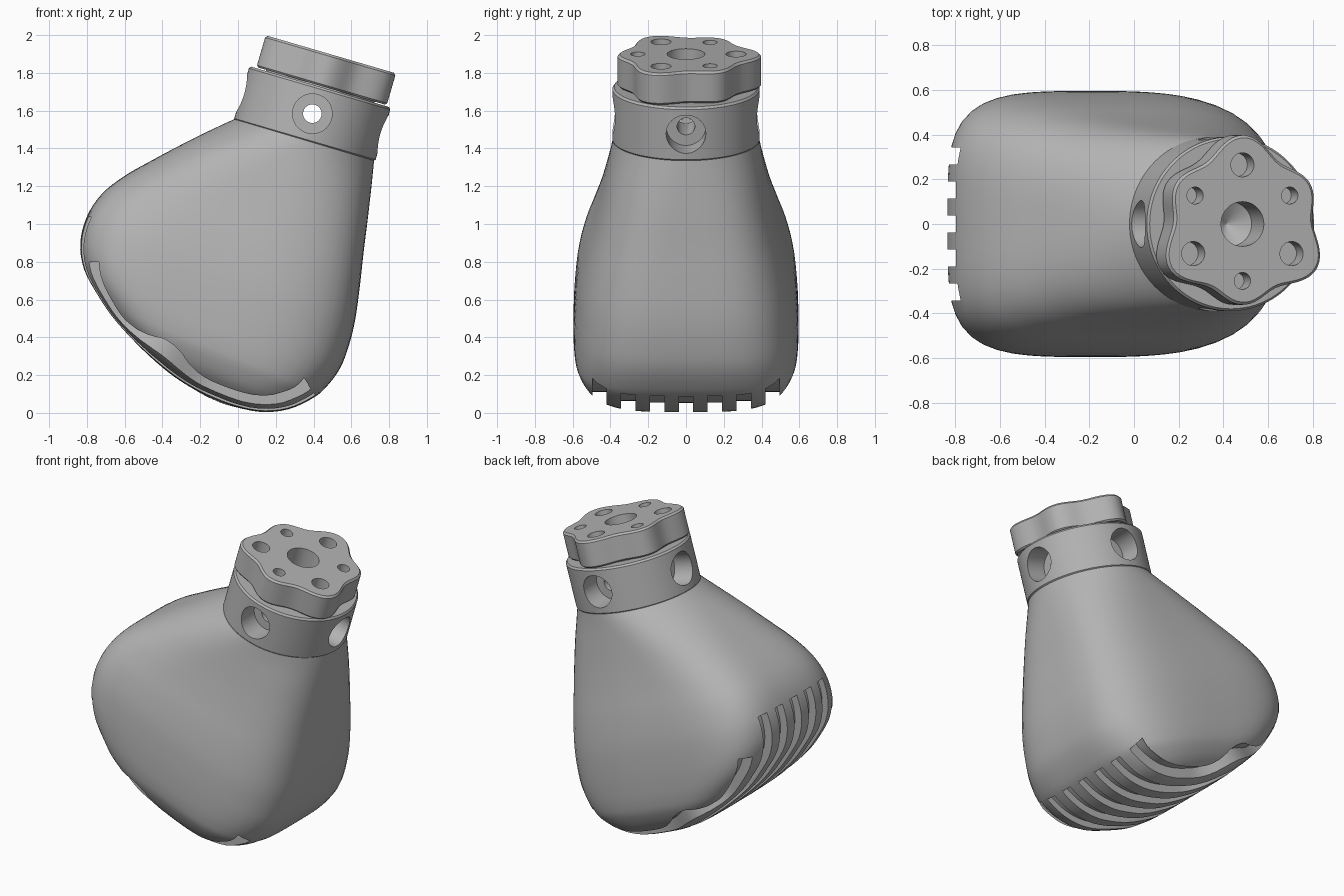
import bpy, bmesh
from math import sin, cos, pi, radians
from mathutils import Matrix, Vector
from mathutils.bvhtree import BVHTree

if "Cube" in bpy.data.objects:
    bpy.data.objects.remove(bpy.data.objects["Cube"])

grey = bpy.data.materials.new("satin_grey")
grey.use_nodes = True
colour = (0.45, 0.45, 0.45, 1)
grey.diffuse_color = colour
grey.node_tree.nodes["Principled BSDF"].inputs["Base Color"].default_value = colour


def loft(name, rings):
    """Skin a list of equally long point rings and cap both ends."""
    bm = bmesh.new()
    rows = [[bm.verts.new(p) for p in ring] for ring in rings]
    count = len(rows[0])
    for a, b in zip(rows, rows[1:]):
        for i in range(count):
            j = (i + 1) % count
            bm.faces.new((a[i], a[j], b[j], b[i]))
    bm.faces.new(rows[0])
    bm.faces.new(rows[-1])
    bmesh.ops.recalc_face_normals(bm, faces=bm.faces)
    mesh = bpy.data.meshes.new(name)
    bm.to_mesh(mesh)
    bm.free()
    mesh.materials.append(grey)
    ob = bpy.data.objects.new(name, mesh)
    bpy.context.collection.objects.link(ob)
    return ob


def turned(name, profile, matrix, segments=96, outline=lambda t: 0):
    """Profile of (radius, height) pairs; outline adds a radius per angle."""
    rings = []
    for r, h in profile:
        ring = []
        for k in range(segments):
            t = 2 * pi * k / segments
            rad = r + outline(t)
            ring.append(matrix @ Vector((rad * cos(t), rad * sin(t), h)))
        rings.append(ring)
    return loft(name, rings)


def cut(ob, cutter):
    cutter.hide_render = True
    mod = ob.modifiers.new("cut", 'BOOLEAN')
    mod.operation = 'DIFFERENCE'
    mod.solver = 'EXACT'
    mod.object = cutter
    graph = bpy.context.evaluated_depsgraph_get()
    graph.update()
    mesh = bpy.data.meshes.new_from_object(ob.evaluated_get(graph))
    ob.modifiers.clear()
    ob.data = mesh
    bpy.data.objects.remove(cutter)


def smooth(ob, angle=30):
    bpy.ops.object.select_all(action='DESELECT')
    ob.select_set(True)
    bpy.context.view_layer.objects.active = ob
    bpy.ops.object.shade_smooth_by_angle(angle=radians(angle))


# Foot body: slanted sections (toe x, toe z, heel x, heel z, half width, squareness)
sections = [
    (-.02, 1.555, .72, 1.335, .388, 2.0),
    (-.16, 1.49, .712, 1.25, .405, 2.3),
    (-.30, 1.42, .70, 1.14, .426, 2.7),
    (-.45, 1.34, .685, 1.01, .453, 3.1),
    (-.60, 1.255, .665, .85, .49, 3.5),
    (-.72, 1.16, .645, .67, .535, 3.7),
    (-.80, 1.04, .62, .49, .571, 3.8),
    (-.835, .90, .585, .35, .588, 3.9),
    (-.815, .76, .54, .235, .595, 4.0),
    (-.74, .62, .47, .14, .594, 4.1),
    (-.65, .49, .40, .08, .577, 4.1),
    (-.50, .33, .27, .02, .515, 4.0),
    (-.35, .20, .12, .005, .40, 3.5),
    (-.20, .105, -.05, .04, .20, 2.8),
    (-.13, .07, -.12, .066, .02, 2.0),
]


def spline(a, b, c, d, t):
    return [q + .5 * t * (r - p + t * (2 * p - 5 * q + 4 * r - s + t * (3 * (q - r) + s - p)))
            for p, q, r, s in zip(a, b, c, d)]


def section_ring(sec, count=80):
    xl, zl, xr, zr, w, n = sec
    ring = []
    for k in range(count):
        t = 2 * pi * k / count
        c, s = cos(t), sin(t)
        # the toe end is squarer, the heel end tapers inward
        p = n if c > 0 else 2 + (n - 2) * 1.2
        r = (abs(c) ** p + abs(s) ** p) ** (-1 / p)
        taper = 1 - .035 * (n - 2) * max(0, r * c) ** 2
        f = (1 + r * c) / 2
        ring.append((xl + (xr - xl) * f, w * r * s * taper, zl + (zr - zl) * f))
    return ring


rings = []
last = len(sections) - 1
for i in range(last):
    quad = [sections[min(max(i + k, 0), last)] for k in (-1, 0, 1, 2)]
    rings += [section_ring(spline(*quad, step / 4)) for step in range(4)]
rings.append(section_ring(sections[-1]))
body = loft("foot_body", rings)

# Wavy tread grooves that follow the sole from toe to heel
tree = BVHTree.FromPolygons([v.co for v in body.data.vertices],
                            [p.vertices[:] for p in body.data.polygons])
hub = Vector((-.05, 0, .8))
for g in range(-3, 4):
    start = 180 if abs(g) == 3 else 162
    strip = []
    for a in range(start, 306, 3):
        wave = cos(radians((min(max(a, 204), 264) - 234) * 6))
        y = g * .166 * (1 + .08 * wave)
        out = Vector((cos(radians(a)), 0, sin(radians(a))))
        hit = tree.ray_cast(hub + Vector((0, y, 0)), out)[0]
        if hit is None:
            continue
        side = Vector((0, .038, 0))
        low, high = hit - out * .05, hit + out * .15
        strip.append((low - side, low + side, high + side, high - side))
    cut(body, loft("groove_cutter", strip))
smooth(body, 35)

# Ankle frame, tilted toward the heel
ankle = Matrix.Translation((.352, 0, 1.442)) @ Matrix.Rotation(radians(16.3), 4, 'Y')

# Collar with counterbored cross holes
collar = turned("ankle_collar", [(.378, -.004), (.39, .008), (.39, .284), (.38, .296)], ankle)
for turn, bore in ((0, .047), (90, .049)):
    frame = (ankle @ Matrix.Translation((0, 0, .148)) @ Matrix.Rotation(radians(turn), 4, 'Z')
             @ Matrix.Rotation(radians(90), 4, 'Y'))
    cut(collar, turned("cross_hole_cutter", [(.105, -.5), (.105, -.24), (bore, -.24),
                                             (bore, .24), (.105, .24), (.105, .5)], frame, 48))

# Short neck between collar and flange
neck = turned("flange_neck", [(.3, .28), (.3, .33)], ankle)


# Six-lobed flange with alternating large and small lobes
def lobes(t):
    d = t - pi / 2
    return .353 + .027 * cos(6 * d) + .018 * cos(3 * d)


flange = turned("lobed_flange", [(-.01, .302), (0, .312), (0, .465), (-.012, .477)],
                ankle @ Matrix.Translation((.006, 0, 0)), 144, lobes)
for k in range(6):
    t = radians(90 + 60 * k)
    reach, r = (.265, .054) if k % 2 == 0 else (.255, .038)
    place = ankle @ Matrix.Translation((reach * cos(t), reach * sin(t), 0))
    cut(flange, turned("bolt_hole_cutter", [(r, .37), (r, .55)], place, 32))

# Central drilled bore with a conical bottom
for part in (flange, neck, collar):
    cut(part, turned("bore_cutter", [(.002, .22), (.1, .28), (.1, .6)], ankle, 48))
for part in (collar, neck, flange):
    smooth(part)
